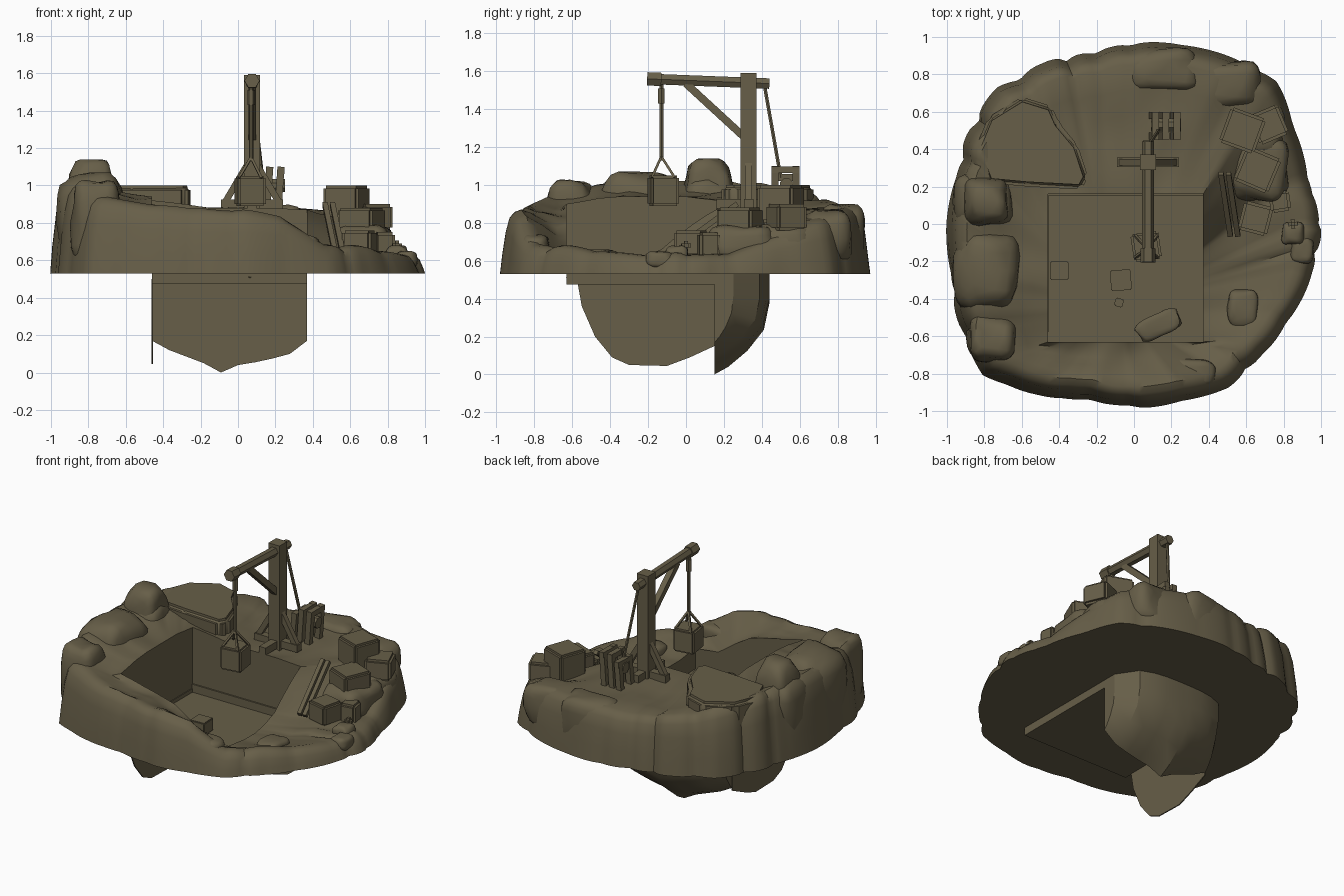
import bpy, bmesh, math, random
from mathutils import Vector, Matrix, noise

random.seed(4)
if "Cube" in bpy.data.objects:
    bpy.data.objects.remove(bpy.data.objects["Cube"])

mat = bpy.data.materials.new("olive_stone")
mat.use_nodes = True
COLOUR = (0.135, 0.113, 0.065, 1)
mat.diffuse_color = COLOUR
bsdf = mat.node_tree.nodes["Principled BSDF"]
bsdf.inputs["Base Color"].default_value = COLOUR
bsdf.inputs["Roughness"].default_value = 0.9

BASE = 0.53
TAU = math.tau


def finish(name, bm, smooth=0):
    bmesh.ops.recalc_face_normals(bm, faces=bm.faces)
    me = bpy.data.meshes.new(name)
    bm.to_mesh(me)
    bm.free()
    me.materials.append(mat)
    ob = bpy.data.objects.new(name, me)
    bpy.context.collection.objects.link(ob)
    if smooth:
        bpy.ops.object.select_all(action='DESELECT')
        ob.select_set(True)
        bpy.context.view_layer.objects.active = ob
        bpy.ops.object.shade_smooth_by_angle(angle=math.radians(smooth))
    return ob


def box(name, centre, size, turn=0.0, bevel=0.012):
    bm = bmesh.new()
    bmesh.ops.create_cube(bm, size=1)
    bmesh.ops.scale(bm, vec=size, verts=bm.verts)
    bmesh.ops.bevel(bm, geom=bm.edges[:], offset=bevel, segments=2, affect='EDGES')
    m = Matrix.Translation(centre) @ Matrix.Rotation(turn, 4, 'Z')
    bmesh.ops.transform(bm, matrix=m, verts=bm.verts)
    return finish(name, bm, 40)


def prism(name, points, shift, bevel=0.0):
    """Extrude a flat outline along a vector."""
    bm = bmesh.new()
    face = bm.faces.new([bm.verts.new(p) for p in points])
    ext = bmesh.ops.extrude_face_region(bm, geom=[face])
    bmesh.ops.translate(bm, vec=shift, verts=[v for v in ext["geom"] if isinstance(v, bmesh.types.BMVert)])
    if bevel:
        bmesh.ops.bevel(bm, geom=bm.edges[:], offset=bevel, segments=3, affect='EDGES')
    return finish(name, bm, 35)


def beam(name, a, b, wide, sides=4):
    a, b = Vector(a), Vector(b)
    r = wide / 2 / math.cos(math.pi / sides)
    bm = bmesh.new()
    bmesh.ops.create_cone(bm, cap_ends=True, segments=sides, radius1=r, radius2=r, depth=(b - a).length)
    bmesh.ops.rotate(bm, matrix=Matrix.Rotation(math.pi / sides, 3, 'Z'), verts=bm.verts)
    # keep the section square to the x axis
    z = (b - a).normalized()
    x = Vector((1, 0, 0)) if abs(z.x) < 0.9 else Vector((0, 1, 0))
    y = z.cross(x).normalized()
    x = y.cross(z)
    m = Matrix((x, y, z)).transposed().to_4x4()
    bmesh.ops.transform(bm, matrix=Matrix.Translation((a + b) / 2) @ m, verts=bm.verts)
    return finish(name, bm)


def boulder(name, x, y, top, rx, ry, bottom=BASE + .03, turn=0.0):
    bm = bmesh.new()
    bmesh.ops.create_icosphere(bm, subdivisions=3, radius=1)
    h = (top - bottom) / 2
    seed = Vector((x * 9, y * 9, top))
    for v in bm.verts:
        # push the ball towards a blunt block
        p = Vector([math.copysign(abs(c) ** 0.55, c) for c in v.co])
        p *= 1 + 0.16 * noise.noise(p * 1.3 + seed)
        v.co = Vector((p.x * rx, p.y * ry, max(-1, min(p.z, 1)) * h))
    m = Matrix.Translation((x, y, bottom + h)) @ Matrix.Rotation(turn, 4, 'Z')
    bmesh.ops.transform(bm, matrix=m, verts=bm.verts)
    return finish(name, bm, 40)


# Rock ring: radius, rim height and pit edge height every 15 degrees
RADIUS = [1.0, .97, 1.01, 1.08, 1.04, 1.0, .98, .95, .98, 1.03, 1.01, .99,
          1.01, 1.02, 1.08, 1.15, 1.06, .98, .98, .97, 1.0, .97, .98, .98]
RIM = [.64, .65, .74, .82, .88, .9, .9, .88, .9, .96, .99, 1.03,
       1.03, 1.03, 1.0, .95, .91, .89, .87, .82, .67, .67, .65, .62]
EDGE = [.62, .66, .76, .87, .88, .88, .88, .88, .9, .92, .94, .94,
        .94, .94, .93, .9, .86, .83, .8, .73, .64, .62, .6, .6]


def sample(table, t):
    f = (t % TAU) / TAU * len(table)
    i = int(f)
    k = f - i
    return table[i % len(table)] * (1 - k) + table[(i + 1) % len(table)] * k


N, COLUMNS = 192, 19
PIT = Vector((-0.045, -0.235))
HALF = Vector((0.415, 0.395))
FLOOR = 0.475
jitter = [random.uniform(-1, 1) for _ in range(COLUMNS)]
bm = bmesh.new()
rings = []
for i in range(N):
    t = TAU * i / N
    d = Vector((math.cos(t), math.sin(t)))
    # uneven rock columns, with deeper grooves on the back and left
    f = (t / TAU * COLUMNS + .5 * math.sin(3 * t) + .3 * math.sin(7 * t)) % COLUMNS
    groove = abs(2 * (f % 1) - 1) ** 3 * (.65 + .35 * math.sin(t - .6))
    swell = jitter[int(f)] * (1 - abs(2 * (f % 1) - 1) ** 3)
    r = sample(RADIUS, t) + .012 * swell - .028 * groove
    h = sample(RIM, t) + .018 * swell - .02 * groove
    e = sample(EDGE, t)
    inner = PIT + Vector((d.x * HALF.x, d.y * HALF.y)) / max(abs(d.x), abs(d.y))
    pts = []
    for s, k in ((1, 0), (.988, .3), (.97, .65), (.95, .87), (.925, .96), (.89, 1)):
        bump = .012 * noise.noise(Vector((d.x * 4, d.y * 4, k * 3))) * k
        pts.append((*(d * r * (s + bump)), BASE + (h - BASE) * k))
    rim = d * r * .89
    for k in (.2, .4, .6, .8):
        p = rim.lerp(inner, k)
        n = noise.noise(Vector((p.x * 5, p.y * 5, 2))) * .03
        w = k * k * (3 - 2 * k)
        pts.append((*p, h * (1 - w) + e * w + n - .012))
    pts += [(*inner, e), (*inner, FLOOR), (*inner, BASE)]
    rings.append([bm.verts.new(p) for p in pts])
LAST = len(rings[0]) - 1
for a, b in zip(rings, rings[1:] + rings[:1]):
    for j in range(LAST - 1):
        bm.faces.new((a[j], b[j], b[j + 1], a[j + 1]))
    bm.faces.new((a[LAST], b[LAST], b[0], a[0]))
    bm.faces.new((a[LAST - 1], b[LAST - 1], b[LAST], a[LAST]))
bm.faces.new([a[LAST - 1] for a in rings])
finish("rock_ring", bm, 42)

# Boulders on the rim
for x, y, top, rx, ry in ((-.79, .12, 1.14, .12, .13), (-.8, .12, 1.04, .16, .15),
                          (-.79, -.25, 1.07, .17, .21), (-.76, -.61, 1.03, .13, .13),
                          (.15, .82, .9, .2, .12), (.5, .74, .87, .17, .13),
                          (.66, .3, .79, .16, .18), (.62, .52, .8, .18, .16),
                          (.85, -.05, .68, .06, .06), (.9, -.14, .65, .06, .07),
                          (.58, -.45, .66, .08, .1), (.3, -.8, .74, .13, .08)):
    boulder("boulder", x, y, top, rx, ry)
boulder("pit_rubble", .13, -.54, .54, .12, .06, FLOOR + .005, .4)

# Flat rock shelf behind the pit
prism("rock_shelf", [(x, y, .8) for x, y in (
    (-.57, .2), (-.28, .185), (-.245, .25), (-.3, .42), (-.4, .54), (-.44, .63),
    (-.6, .68), (-.78, .57), (-.85, .4), (-.78, .22))], (0, 0, .2), .025)

# Rock bulging below the back wall of the pit
LOW = [.17, .12, .085, .05, .0, .04, .055, .075, .1, .17]
bm = bmesh.new()
cols = []
for i, z in enumerate(LOW):
    u = 2 * i / (len(LOW) - 1) - 1
    x = PIT.x + u * HALF.x
    depth = .1 + .19 * math.sqrt(1 - abs(u) ** 3)
    prof = [(.15, BASE), (.15, z)] + [(.15 + depth * k, z + (.5 - z) * q)
                                      for k, q in ((.25, .08), (.6, .25), (.9, .47), (1, .75))]
    prof.append((.15 + depth, BASE))
    cols.append([bm.verts.new((x, y, zz)) for y, zz in prof])
for a, b in zip(cols, cols[1:]):
    for j in range(len(a)):
        k = (j + 1) % len(a)
        bm.faces.new((a[j], b[j], b[k], a[k]))
bm.faces.new(cols[0])
bm.faces.new(cols[-1])
finish("underside_bulge", bm, 30)

# Thin rock sheet below the side wall of the pit
prism("underside_sheet", [(-.463, y, z) for y, z in (
    (-.575, .5), (-.55, .36), (-.48, .2), (-.39, .09), (-.3, .05), (-.1, .045),
    (.02, .09), (.15, .15), (.15, .5))], (.008, 0, 0))

# Crane
CX, CY = .075, .33
beam("crane_post", (CX, CY, .8), (CX, CY, 1.59), .085)
beam("crane_arm", (CX, -.2, 1.56), (CX, .44, 1.535), .055, 6)
beam("crane_arm_collar", (CX, -.205, 1.56), (CX, -.13, 1.557), .07, 6)
beam("crane_arm_brace", (CX, .0, 1.535), (CX, .31, 1.25), .04)
beam("crane_foot_cross", (-.09, CY, .9), (.24, CY, .9), .05)
beam("crane_foot_long", (CX, .16, .9), (CX, .45, .9), .05)
for s in (-1, 1):
    beam("crane_foot_brace", (CX + s * .15, CY, .9), (CX + s * .02, CY, 1.12), .035)
beam("back_rope", (CX, .415, 1.52), (.13, .5, 1.04), .018, 6)

# Hoisted block
HY = -.13
beam("hoist_rope", (.07, HY, 1.53), (.07, HY, 1.13), .02, 6)
beam("hoist_knot", (.07, HY, 1.51), (.07, HY, 1.43), .035, 6)
for sx in (-1, 1):
    for sy in (-1, 1):
        beam("sling", (.07, HY, 1.15), (.065 + sx * .06, HY + .01 + sy * .06, 1.04), .013)
box("hoisted_block", (.065, HY + .01, .97), (.15, .15, .16), .15)

# Winch
for x, top in ((.105, 1.06), (.16, 1.1), (.22, 1.1)):
    for y in (.47, .58):
        beam("winch_post", (x - .01, y, .82), (x + .01, y, top), .038)
    beam("winch_rail", (x + .01, .45, top - .02), (x + .01, .6, top - .02), .036)
beam("winch_drum", (.09, .53, 1.0), (.25, .53, 1.0), .07, 8)

# Cut stone blocks and planks
for x, y, z, s, h, turn in ((.58, .5, .9, .2, .2, -.35), (.72, .53, .83, .17, .14, .4),
                            (.66, .29, .8, .2, .16, -.4), (.65, .03, .69, .16, .14, -.25),
                            (.78, .12, .68, .11, .14, .15), (.85, 0, .68, .05, .05, .1)):
    box("stone_block", (x, y, z), (s, s, h), turn, bevel=.015)
for x, y, s, turn in ((-.4, -.25, .1, 0), (-.07, -.3, .11, .05), (-.08, -.42, .045, -.3)):
    box("loose_block", (x, y, FLOOR + s * .42), (s, s, s * .8), turn, bevel=.005)
for x in (.485, .525):
    beam("plank", (x + .03, -.06, .66), (x - .02, .27, .9), .028)
